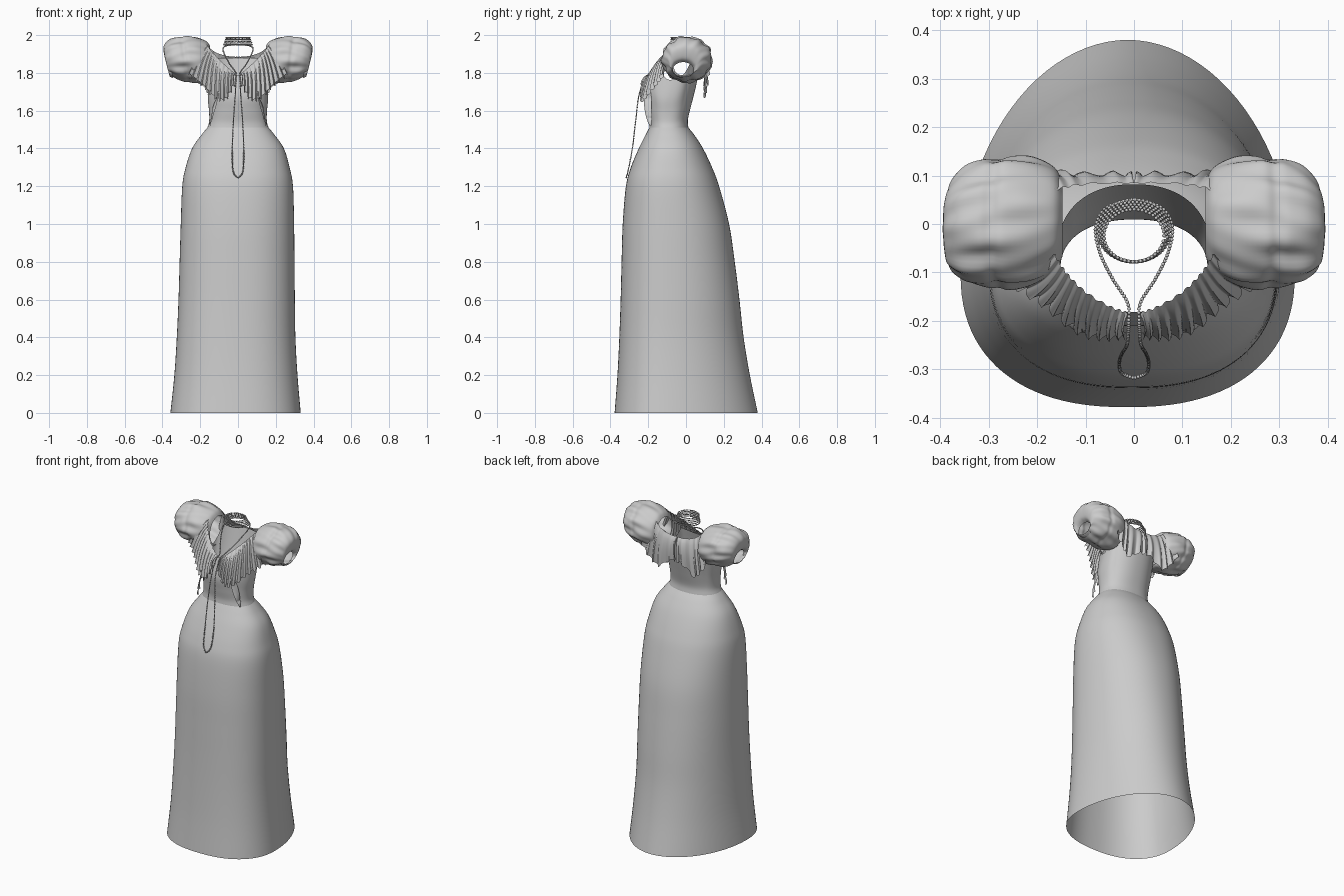
import bpy, bmesh, math
from mathutils import Vector, Matrix

if "Cube" in bpy.data.objects:
    bpy.data.objects.remove(bpy.data.objects["Cube"])

TAU = 2 * math.pi


def spline(pts, n):
    """Catmull-Rom samples through tuples of any length."""
    out, m = [], len(pts) - 1
    for k in range(n + 1):
        f = k / n * m
        i = min(int(f), m - 1)
        t = f - i
        p0, p1, p2, p3 = (pts[min(max(i + d, 0), m)] for d in (-1, 0, 1, 2))
        out.append(tuple(0.5 * (2 * b + (c - a) * t + (2 * a - 5 * b + 4 * c - d) * t * t
                                + (3 * b - a - 3 * c + d) * t ** 3)
                         for a, b, c, d in zip(p0, p1, p2, p3)))
    return out


def finish(name, bm, mirror=False):
    bmesh.ops.recalc_face_normals(bm, faces=bm.faces)
    for f in bm.faces:
        f.smooth = True
    me = bpy.data.meshes.new(name)
    bm.to_mesh(me)
    bm.free()
    ob = bpy.data.objects.new(name, me)
    bpy.context.collection.objects.link(ob)
    if mirror:
        ob.modifiers.new("Mirror", 'MIRROR').use_mirror_merge = False
    return ob


def loft(name, rows, closed=True, mirror=False):
    bm = bmesh.new()
    vs = [[bm.verts.new(p) for p in r] for r in rows]
    n = len(rows[0])
    for a, b in zip(vs, vs[1:]):
        for j in range(n if closed else n - 1):
            k = (j + 1) % n
            bm.faces.new((a[j], a[k], b[k], b[j]))
    return finish(name, bm, mirror)


def power(v, n):
    return math.copysign(abs(v) ** (2 / n), v)


def section(row, n=96, zmap=None):
    """Body cross-section: flatter front, rounder back."""
    z, cx, hw, yf, yb = row
    k = 0.37 + 0.1 * min(z / 1.5, 1)
    yc = yf + (yb - yf) * k
    pts = []
    for j in range(n):
        c, s = math.cos(TAU * j / n), math.sin(TAU * j / n)
        e = 2.35 if s < 0 else 1.95 + 0.3 * min(z / 1.5, 1)
        y = yc + (yb - yc if s > 0 else yc - yf) * power(s, e)
        pts.append((cx + hw * power(c, e), y, zmap(z, c, s) if zmap else z))
    return pts


# Skirt: z, centre x, half width, front y, back y
skirt = [(0, -.013, .345, -.378, .38), (.2, -.011, .326, -.363, .338), (.4, -.01, .314, -.353, .305),
         (.6, -.007, .308, -.346, .283), (.8, -.005, .304, -.341, .258), (1, -.003, .30, -.335, .228),
         (1.2, -.002, .293, -.318, .175), (1.3, -.002, .275, -.292, .138), (1.4, 0, .243, -.25, .09),
         (1.47, 0, .195, -.215, .045), (1.51, 0, .162, -.194, .013)]
loft("skirt", [section(r) for r in spline(skirt, 60)])


# Bodice with a neckline that is low in front, high behind and dips under the arms
def neckline(z, c, s):
    rim = 1.88 if s > 0 else 1.79 + .09 * (1 - abs(s))
    rim -= .11 * max(0, abs(c) - .8) / .2
    return 1.51 + (z - 1.51) / .34 * (rim - 1.51)


bodice = [(1.51, 0, .162, -.194, .013), (1.55, 0, .153, -.193, .01), (1.62, 0, .153, -.202, .028),
          (1.72, 0, .16, -.21, .055), (1.85, 0, .158, -.182, .082)]
loft("bodice", [section(r, zmap=neckline) for r in spline(bodice, 24)])

# Puff sleeves: x, centre y, centre z, radius y, radius z, from armhole to cuff
sleeve = [(.148, .01, 1.853, .078, .088), (.165, .008, 1.86, .108, .108), (.21, .005, 1.867, .13, .12),
          (.255, .005, 1.873, .135, .121), (.28, .005, 1.872, .129, .115), (.305, .004, 1.872, .13, .115),
          (.345, 0, 1.87, .118, .102), (.375, -.005, 1.862, .09, .075),
          (.374, -.012, 1.83, .065, .05), (.352, -.015, 1.815, .055, .042)]
rows = []
for i, (x, cy, cz, ry, rz) in enumerate(spline(sleeve, 45)):
    env = math.sin(math.pi * i / 45)
    ring = []
    for j in range(80):
        t = TAU * j / 80
        w = 1 + env * (.03 * math.sin(9 * t + 14 * x) + .022 * math.sin(14 * t - 25 * x + 1)
                       + .015 * math.sin(5 * t + 40 * x))
        dz = rz * w * math.sin(t)
        ring.append((x + .22 * dz * (x - .148) / .2, cy + ry * w * math.cos(t), min(cz + dz, 2.0)))
    rows.append(ring)
loft("puff_sleeve", rows, mirror=True)


def ruffle(name, top, bottom, pleats, amp, bulge, out, nu=150, nv=12):
    """Pleated strip between two curves, mirrored to the other side."""
    a, b, out = spline(top, nu), spline(bottom, nu), Vector(out).normalized()
    rows = []
    for j in range(nv + 1):
        v = j / nv
        row = []
        for i in range(nu + 1):
            u = i / nu
            ph = TAU * pleats * u + 1.4 * math.sin(8 * u) + .5 * v
            p = Vector(a[i]).lerp(Vector(b[i]), v)
            p += out * (bulge * math.sin(math.pi * v ** .7) + amp * (.25 + .75 * v) * math.sin(ph))
            p.z += amp * .9 * v * math.cos(ph)
            p.x += amp * .3 * v * math.sin(2 * ph + 1)
            row.append(p)
        rows.append(row)
    return loft(name, rows, closed=False, mirror=True)


# Ruffled collar, front and back
ruffle("front_ruffle",
       [(.012, -.183, 1.795), (.05, -.17, 1.825), (.10, -.14, 1.872), (.14, -.10, 1.915), (.165, -.06, 1.95)],
       [(.015, -.232, 1.745), (.065, -.236, 1.66), (.12, -.22, 1.667), (.19, -.165, 1.735), (.26, -.12, 1.79)],
       11, .009, .018, (.45, -1, .15))
ruffle("back_ruffle",
       [(0, .084, 1.885), (.06, .084, 1.89), (.12, .08, 1.91), (.165, .07, 1.945)],
       [(0, .098, 1.74), (.06, .10, 1.72), (.12, .098, 1.675), (.17, .108, 1.71), (.23, .12, 1.79)],
       5, .008, .014, (.2, 1, .15))

# Ribbon tails hanging below the ruffle
ruffle("ribbon_tail",
       [(.10, -.225, 1.70), (.115, -.222, 1.63), (.132, -.212, 1.57), (.147, -.194, 1.52)],
       [(.112, -.185, 1.70), (.127, -.182, 1.63), (.14, -.18, 1.57), (.15, -.183, 1.52)],
       2.5, .004, .004, (1, -.3, 0), 30, 5)


def beads(bm, path, r=.0043, gap=.0082):
    """Evenly spaced round beads along a dense path."""
    left, prev = 0, Vector(path[0])
    for q in map(Vector, path):
        left -= (q - prev).length
        prev = q
        if left <= 0:
            bmesh.ops.create_icosphere(bm, subdivisions=1, radius=r, matrix=Matrix.Translation(q))
            left += gap


# Beaded choker: five rows widening downward toward the back
bm = bmesh.new()
for i in range(5):
    front, back, hw = -.078, .03 + .005 * i, .062 + .0033 * i
    beads(bm, [(hw * math.cos(TAU * k / 600), (front + back) / 2 + (back - front) / 2 * math.sin(TAU * k / 600),
                1.987 - .0095 * i) for k in range(590)])
finish("bead_choker", bm)

# Long bead necklace, falling from the neck and looping over the skirt
half = [(0, .05, 1.95), (.055, .035, 1.945), (.079, -.005, 1.93), (.07, -.06, 1.895), (.043, -.115, 1.845),
        (.013, -.163, 1.805), (.011, -.205, 1.785), (.014, -.247, 1.69), (.024, -.266, 1.55),
        (.03, -.284, 1.4), (.026, -.307, 1.28), (0, -.318, 1.243)]
side = spline(half, 1500)
bm = bmesh.new()
for sx in (1, -1):
    beads(bm, [(sx * x, y, z) for x, y, z in side])
finish("long_necklace", bm)
